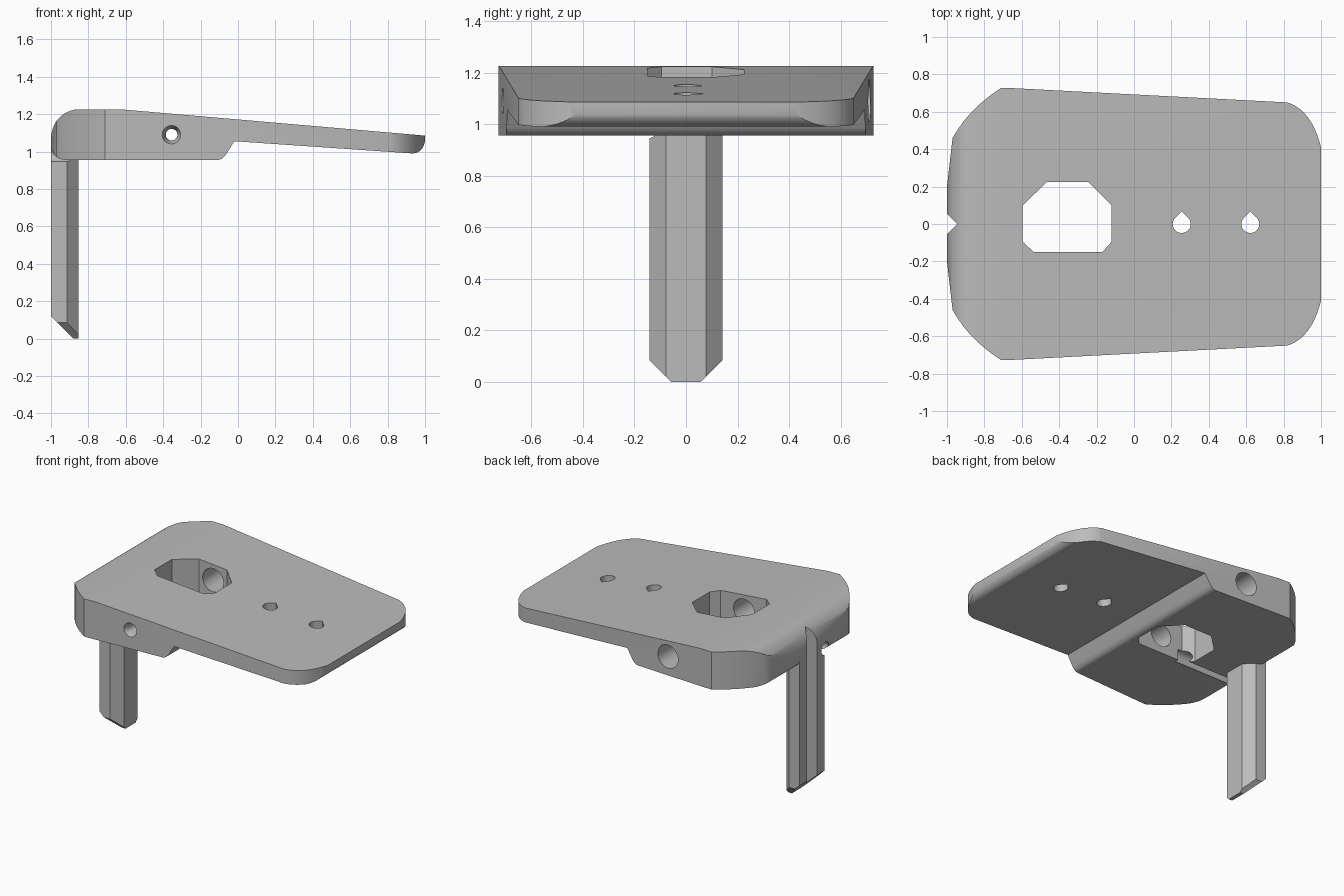
import bpy, bmesh, math
from mathutils import Matrix, Vector

cube = bpy.data.objects.get("Cube")
if cube:
    bpy.data.objects.remove(cube, do_unlink=True)

grey = bpy.data.materials.new("plain grey")
grey.use_nodes = True
grey.diffuse_color = (0.5, 0.5, 0.5, 1)
grey.node_tree.nodes["Principled BSDF"].inputs["Base Color"].default_value = (0.5, 0.5, 0.5, 1)


def bend(a, c, b, n=10):
    """Curved corner from a to b pulled towards c."""
    a, c, b = Vector(a), Vector(c), Vector(b)
    ts = [i / n for i in range(n + 1)]
    return [tuple(a * (1 - t) ** 2 + c * (2 * t * (1 - t)) + b * t * t) for t in ts]


def prism(name, pts, lo, hi, axis="Z"):
    """Extrude an outline; Z takes (x, y), Y takes (x, z)."""
    bm = bmesh.new()
    place = (lambda p, h: (p[0], p[1], h)) if axis == "Z" else (lambda p, h: (p[0], h, p[1]))
    face = bm.faces.new([bm.verts.new(place(p, lo)) for p in pts])
    ext = bmesh.ops.extrude_face_region(bm, geom=[face])
    shift = (0, 0, hi - lo) if axis == "Z" else (0, hi - lo, 0)
    bmesh.ops.translate(bm, vec=shift,
                        verts=[v for v in ext["geom"] if isinstance(v, bmesh.types.BMVert)])
    return finish(name, bm)


def rod(name, r1, r2, start, end):
    """Round or tapered rod between two points."""
    start, end = Vector(start), Vector(end)
    way = end - start
    turn = Vector((0, 0, 1)).rotation_difference(way).to_matrix().to_4x4()
    bm = bmesh.new()
    bmesh.ops.create_cone(bm, cap_ends=True, segments=40, radius1=r1, radius2=r2,
                          depth=way.length,
                          matrix=Matrix.Translation((start + end) / 2) @ turn)
    return finish(name, bm)


def finish(name, bm):
    bmesh.ops.recalc_face_normals(bm, faces=bm.faces)
    mesh = bpy.data.meshes.new(name)
    bm.to_mesh(mesh)
    bm.free()
    mesh.materials.append(grey)
    obj = bpy.data.objects.new(name, mesh)
    bpy.context.collection.objects.link(obj)
    return obj


def combine(target, tool, operation):
    mod = target.modifiers.new(operation, "BOOLEAN")
    mod.operation, mod.object, mod.solver = operation, tool, "EXACT"
    bpy.context.view_layer.objects.active = target
    bpy.ops.object.modifier_apply(modifier=mod.name)
    bpy.data.objects.remove(tool, do_unlink=True)


# Plate: side profile intersected with the plan outline
side = (bend((-1, 1.08), (-0.985, 1.2), (-0.87, 1.225))
        + [(-0.62, 1.225), (1, 1.085)]
        + bend((1, 1.06), (0.99, 0.99), (0.93, 0.99))
        + [(-0.02, 1.055)]
        + bend((-0.06, 0.99), (-0.08, 0.957), (-0.11, 0.955))
        + bend((-0.92, 0.955), (-0.99, 0.96), (-1, 1.02)))
half = ([(-1, 0.2)]
        + bend((-0.97, 0.46), (-0.88, 0.62), (-0.71, 0.728))
        + [(-0.64, 0.726)]
        + bend((0.82, 0.65), (0.95, 0.61), (1, 0.41)))
plan = half + [(x, -y) for x, y in reversed(half)]
plate = prism("mounting_plate", side, -0.9, 0.9, "Y")
combine(plate, prism("plan_cutter", plan, 0.5, 1.5), "INTERSECT")

# Leg: chamfered bar with a bevelled foot
leg_half = [(-1, 0.142), (-0.915, 0.142), (-0.852, 0.077)]
leg = prism("leg", leg_half + [(x, -y) for x, y in reversed(leg_half)], 0, 1.05)
bm = bmesh.new()
bm.from_mesh(leg.data)
for point, normal in (((-1, 0, 0.12), (-1, 0, -1)),
                      ((-0.9, 0.142, 0.085), (0, 1, -1)),
                      ((-0.9, -0.142, 0.085), (0, -1, -1))):
    bmesh.ops.bisect_plane(bm, geom=bm.verts[:] + bm.edges[:] + bm.faces[:],
                           plane_co=point, plane_no=normal, clear_outer=True)
    bmesh.ops.holes_fill(bm, edges=[e for e in bm.edges if e.is_boundary])
bmesh.ops.recalc_face_normals(bm, faces=bm.faces)
bm.to_mesh(leg.data)
bm.free()
combine(plate, leg, "UNION")

# Eight-sided window through the plate
window = [(-0.465, 0.225), (-0.245, 0.225), (-0.12, 0.1), (-0.12, -0.095),
          (-0.17, -0.15), (-0.535, -0.15), (-0.595, -0.095), (-0.595, 0.1)]
combine(plate, prism("window_cutter", window, 0.8, 1.4), "DIFFERENCE")

# Pair of teardrop screw holes
for cx in (0.255, 0.622):
    drop = [(cx, 0.066)]
    for i in range(31):
        a = math.radians(135 + 270 * i / 30)
        drop.append((cx + 0.048 * math.cos(a), 0.048 * math.sin(a)))
    combine(plate, prism("screw_hole_cutter", drop, 0.8, 1.4), "DIFFERENCE")

# Cross bore: wide from the back, narrow with a countersink at the front
bx, bz = -0.355, 1.09
for r1, r2, y1, y2 in ((0.083, 0.083, 0.9, -0.5),
                       (0.031, 0.031, -0.4, -0.9),
                       (0.06, 0.03, -0.74, -0.66)):
    combine(plate, rod("bore_cutter", r1, r2, (bx, y1, bz), (bx, y2, bz)), "DIFFERENCE")

# Small channel from the window to the end, beside the leg
combine(plate, rod("channel_cutter", 0.045, 0.045, (-1.1, -0.15, 0.99), (-0.5, -0.15, 0.99)),
        "DIFFERENCE")

# Groove down the end and the leg
groove = [(-1.05, 0.105), (-0.945, 0), (-1.05, -0.105)]
combine(plate, prism("groove_cutter", groove, -0.2, 1.5), "DIFFERENCE")

bpy.ops.object.select_all(action="DESELECT")
plate.select_set(True)
bpy.context.view_layer.objects.active = plate
bpy.ops.object.shade_smooth_by_angle(angle=math.radians(25))
